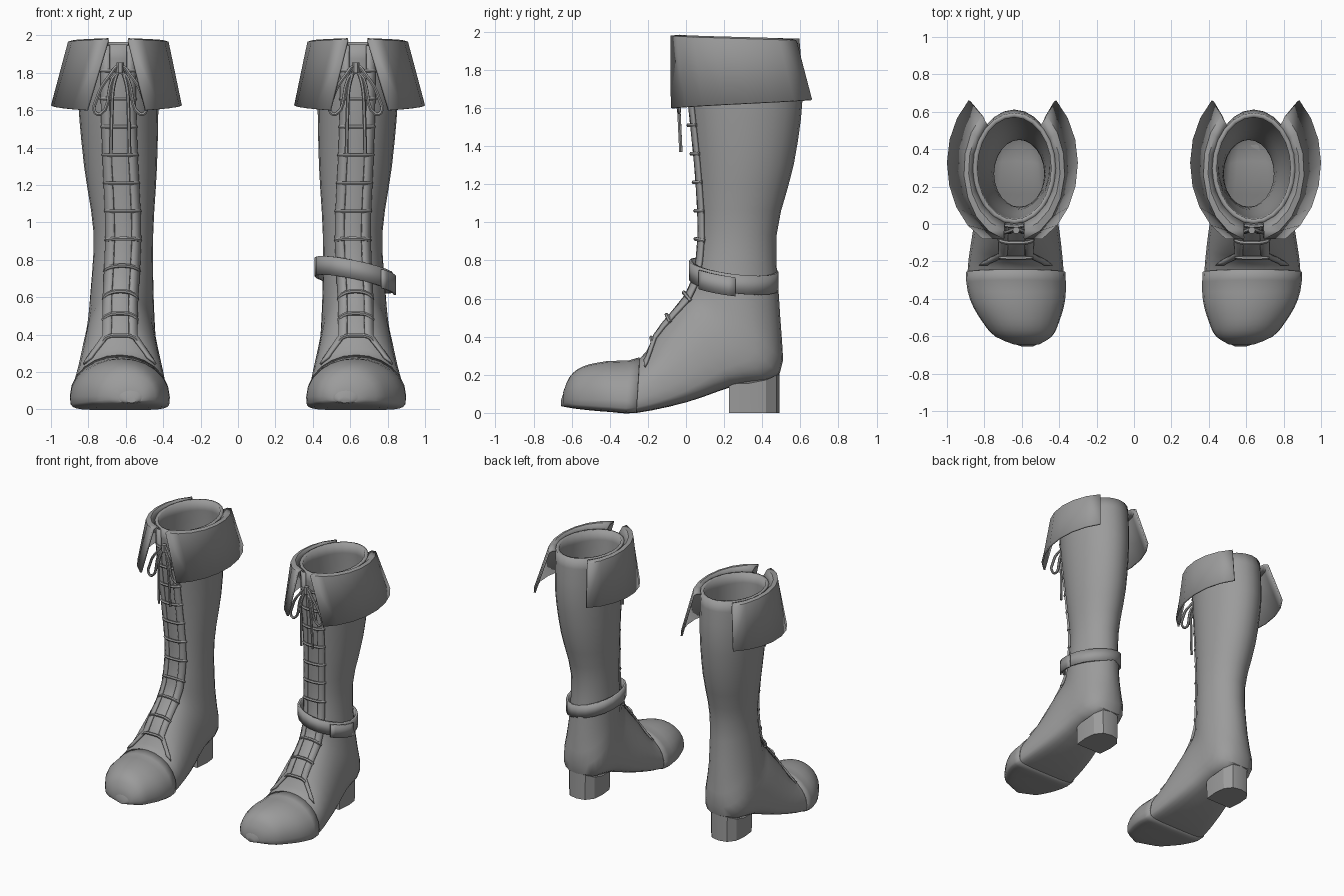
import bpy, bmesh, math
from mathutils import Vector

if "Cube" in bpy.data.objects:
    bpy.data.objects.remove(bpy.data.objects["Cube"])

leather = bpy.data.materials.new("grey leather")
leather.diffuse_color = (0.33, 0.33, 0.33, 1)
leather.use_nodes = True
leather.node_tree.nodes["Principled BSDF"].inputs["Base Color"].default_value = leather.diffuse_color


def finish(name, mesh, thick=0.0, offset=-1, pair=True, angle=40):
    """Link a mesh, shade it, and mirror it onto the other boot."""
    ob = bpy.data.objects.new(name, mesh)
    bpy.context.collection.objects.link(ob)
    mesh.materials.clear()
    mesh.materials.append(leather)
    bpy.ops.object.select_all(action='DESELECT')
    ob.select_set(True)
    bpy.context.view_layer.objects.active = ob
    bpy.ops.object.shade_smooth_by_angle(angle=math.radians(angle))
    if thick:
        m = ob.modifiers.new("thickness", 'SOLIDIFY')
        m.thickness, m.offset = thick, offset
    if pair:
        ob.modifiers.new("other boot", 'MIRROR').use_mirror_merge = False
    return ob


def grid(name, rows, closed=False, cap_start=False, cap_end=False, **kw):
    """Skin a list of point rows."""
    bm = bmesh.new()
    vs = [[bm.verts.new(p) for p in r] for r in rows]
    n = len(rows[0])
    for a, b in zip(vs, vs[1:]):
        for i in range(n if closed else n - 1):
            j = (i + 1) % n
            bm.faces.new((a[i], a[j], b[j], b[i]))
    if cap_start:
        bm.faces.new(vs[0][::-1])
    if cap_end:
        bm.faces.new(vs[-1])
    bmesh.ops.recalc_face_normals(bm, faces=bm.faces)
    me = bpy.data.meshes.new(name)
    bm.to_mesh(me)
    bm.free()
    return finish(name, me, **kw)


def cord(name, paths, radius, cyclic=False):
    """Round cords along smooth paths, turned into a mesh."""
    cu = bpy.data.curves.new(name, 'CURVE')
    cu.dimensions = '3D'
    cu.bevel_depth, cu.bevel_resolution, cu.resolution_u = radius, 1, 5
    cu.use_fill_caps = True
    for pts in paths:
        sp = cu.splines.new('BEZIER')
        sp.bezier_points.add(len(pts) - 1)
        sp.use_cyclic_u = cyclic
        for bp, p in zip(sp.bezier_points, pts):
            bp.co = p
            bp.handle_left_type = bp.handle_right_type = 'AUTO'
    tmp = bpy.data.objects.new(name + " path", cu)
    bpy.context.collection.objects.link(tmp)
    dg = bpy.context.evaluated_depsgraph_get()
    me = bpy.data.meshes.new_from_object(tmp.evaluated_get(dg))
    bpy.data.objects.remove(tmp)
    return finish(name, me)


# Key boot sections from toe to top:
# front y, z, back y, z, centre x, half width, widest point, lower roundness
keys = [
    (-.655, .07, -.655, .035, .57, .03, .5, 1),
    (-.61, .18, -.60, .025, .59, .14, .3, .5),
    (-.54, .235, -.52, .015, .605, .195, .25, .45),
    (-.42, .262, -.40, .005, .622, .245, .25, .4),
    (-.245, .283, -.26, 0, .633, .257, .25, .4),
    (-.15, .43, 0, .055, .63, .232, .28, .5),
    (-.03, .58, .25, .14, .63, .2, .36, .6),
    (.02, .66, .49, .2, .626, .185, .42, .75),
    (.05, .77, .495, .5, .62, .168, .5, 1),
    (.067, .97, .475, .93, .613, .16, .5, 1),
    (.05, 1.3, .565, 1.3, .628, .195, .5, 1),
    (.015, 1.65, .612, 1.65, .64, .215, .5, 1),
    (0, 1.95, .595, 1.965, .64, .222, .5, 1)]
STEPS = 3


def smooth_sections():
    """Fill in sections between the keys with a smooth spline."""
    out = []
    for i in range(len(keys) - 1):
        p0, p1, p2 = keys[max(i - 1, 0)], keys[i], keys[i + 1]
        p3 = keys[min(i + 2, len(keys) - 1)]
        for s in range(STEPS):
            u = s / STEPS
            out.append([b + .5 * u * (c - a + u * (2 * a - 5 * b + 4 * c - d + u * (3 * (b - c) + d - a)))
                        for a, b, c, d in zip(p0, p1, p2, p3)])
    return out + [keys[-1]]


rings = smooth_sections()


def section(r, t, lift=0.0):
    """Point on a section at angle t from its front, lifted off the surface."""
    ay, az, by, bz, cx, hw, c, e = r
    s, k = math.sin(t), math.cos(t)
    if k >= 0:
        f, w = c + (1 - c) * k, s
    else:
        f, w = c - c * abs(k) ** e, math.copysign(abs(s) ** e, s)
    out = Vector((0, ay - by, az - bz)).normalized() * lift * max(k, 0)
    return Vector((cx + w * (hw + lift), by + (ay - by) * f, bz + (az - bz) * f)) + out


def front(z, x, lift):
    """Point on the boot front at height z, x away from the middle."""
    r = rings[-1]
    for a, b in zip(rings, rings[1:]):
        if a[1] <= z <= b[1]:
            u = (z - a[1]) / (b[1] - a[1])
            r = [p + (q - p) * u for p, q in zip(a, b)]
    return section(r, math.asin(x / r[5]), lift)


def loop(r, lift=0.0, n=24):
    return [section(r, 2 * math.pi * i / n, lift) for i in range(n)]


# Boot body and the toe cap over it
grid("boot_body", [loop(r) for r in rings], closed=True, cap_start=True, thick=.025)
grid("toe_cap", [loop(r, .009) for r in rings[1:4 * STEPS + 1]], closed=True, cap_start=True, thick=.012)

# Eyelet facings beside the tongue, spreading over the instep
heights = [.31 + 1.635 * (i / 16) ** 1.7 for i in range(17)]
for side, label in ((-1, "inner"), (1, "outer")):
    rows = []
    for z in heights:
        flare = max(0, .40 - z) * 1.1
        rows.append([front(z, side * (x + flare), .008) for x in (.045, .065, .088)])
    grid(label + "_eyelet_facing", rows, thick=.014, offset=0)

# Rungs of lacing
rungs = [.38, .5, .62] + [.76 + .15 * i for i in range(8)]
cord("laces", [[front(z, x, .016 if abs(x) < .08 else .002)
                for x in (-.09, -.07, 0, .07, .09)] for z in rungs], .011)

# Bow: two loops, two tails and a knot
K = Vector((.63, -.025, 1.83))
cord("bow_loops", [[K + Vector(p) for p in
                    ((0, 0, 0), (s * .06, -.02, -.05), (s * .125, -.012, -.17), (s * .135, -.01, -.24),
                     (s * .105, -.012, -.25), (s * .04, -.015, -.06))]
                   for s in (-1, 1)], .01, cyclic=True)
cord("bow_tails", [[K + Vector(p) for p in
                    ((s * .005, 0, 0), (s * .035, -.02, -.1), (s * .045, -.012, -.25), (s * .05, -.002, -.46))]
                   for s in (-1, 1)], .01)
cord("bow_knot", [[K + Vector((0, -.008, .025)), K + Vector((0, -.008, -.03))]], .02)

# Heel block: straight front, rounded back
half = [(.115, .225), (.125, .33), (.115, .42), (.07, .475)]
outline = [(-x, y) for x, y in half] + [(0, .49)] + half[::-1]
rows = [[(.628 + x * k, y, (.155 + max(0, y - .38) * .45) * top) for x, y in outline]
        for k, top in ((.96, 0), (1, 1))]
grid("heel", rows, closed=True, cap_start=True, cap_end=True, angle=30)


# Turned-down cuff: two flaps, open at front and back
def cuff_row(side, cx, hx, cy, hy, a0, a1, z0, z1, n=7):
    pts = []
    for i in range(n + 1):
        u = i / n
        a = a0 + (a1 - a0) * u
        pts.append((cx + side * hx * math.sin(a), cy - hy * math.cos(a), z0 + (z1 - z0) * u))
    return pts


for side, label in ((-1, "inner"), (1, "outer")):
    grid(label + "_cuff_flap", [
        cuff_row(side, .64, .215, .297, .29, .24, 2.45, 1.945, 1.955),
        cuff_row(side, .64, .245, .294, .335, .22, 2.45, 1.985, 1.965),
        cuff_row(side, .64, .27, .29, .38, .21, 2.44, 1.98, 1.955),
        cuff_row(side, .65, .35, .324, .454, .475, 2.41, 1.60, 1.645)], thick=.014)


# Slanted ankle strap on one boot, with an overlapping end
def strap_rows(a0, a1, n, grow, drop):
    rows = []
    for h in (-.05, .05):
        row = []
        for i in range(n):
            a = a0 + (a1 - a0) * i / n
            x = .62 + (.21 + grow) * math.sin(a)
            y = .25 - (.235 + grow) * math.cos(a)
            row.append((x, y, .72 - .2 * (x - .62) - .12 * (y - .25) + h - drop))
        rows.append(row)
    return rows


grid("ankle_strap", strap_rows(0, 2 * math.pi, 20, 0, 0), closed=True, thick=.016, pair=False)
grid("strap_end", strap_rows(.75, 1.75, 7, .016, .012), thick=.014, pair=False)
